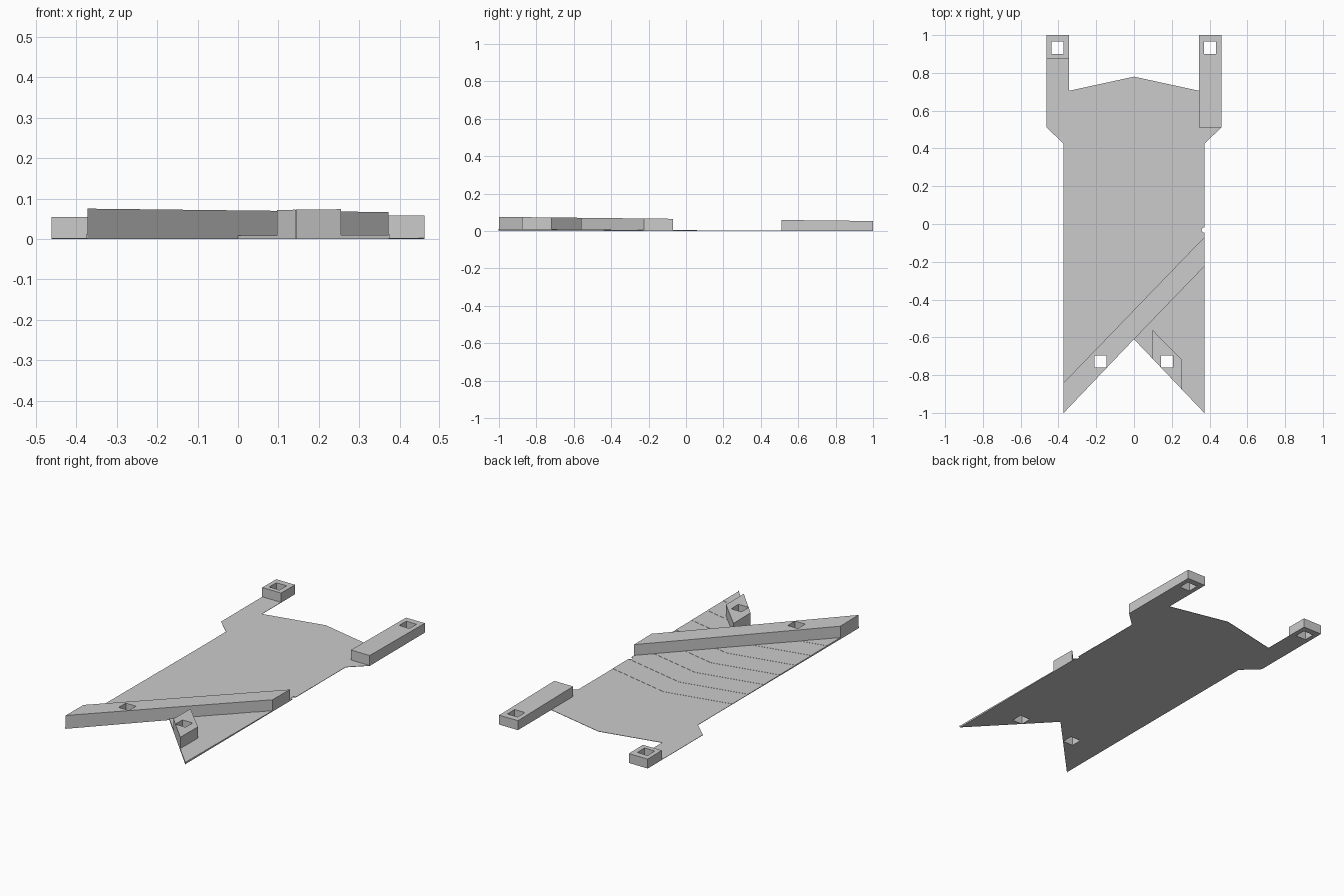
import bpy, bmesh
from mathutils import Matrix

cube = bpy.data.objects.get("Cube")
if cube:
    bpy.data.objects.remove(cube, do_unlink=True)

grey = bpy.data.materials.new("light grey")
grey.use_nodes = True
colour = (0.6, 0.6, 0.6, 1)
grey.diffuse_color = colour
grey.node_tree.nodes["Principled BSDF"].inputs["Base Color"].default_value = colour


def make_object(name, bm):
    bmesh.ops.recalc_face_normals(bm, faces=bm.faces)
    mesh = bpy.data.meshes.new(name)
    bm.to_mesh(mesh)
    bm.free()
    mesh.materials.append(grey)
    ob = bpy.data.objects.new(name, mesh)
    bpy.context.collection.objects.link(ob)
    return ob


def prism(name, outline, bottom, top):
    """Extrude an outline; top is a function of y."""
    bm = bmesh.new()
    low = [bm.verts.new((x, y, bottom)) for x, y in outline]
    high = [bm.verts.new((x, y, top(y))) for x, y in outline]
    bm.faces.new(low)
    bm.faces.new(high)
    n = len(outline)
    for i in range(n):
        j = (i + 1) % n
        bm.faces.new((low[i], low[j], high[j], high[i]))
    return make_object(name, bm)


def rail_top(y):
    return 0.064 - 0.011 * y


W = 0.372
parts = []

# Base sheet with two rear arms and a swallowtail front
half = [(W, -1), (W, 0.425), (0.462, 0.51), (0.462, 1), (0.345, 1), (0.345, 0.705)]
outline = [(0, -0.61)] + half + [(0, 0.78)] + [(-x, y) for x, y in reversed(half)]
parts.append(prism("base_sheet", outline, 0, lambda y: 0.002))

# Thin chevron layers thicken the sheet towards the front
for step in range(9):
    apex = 0.2 - 0.14 * step
    height = 0.003 + 0.001 * step
    inner = max(0, (-0.61 - apex) / 0.824)
    side = [(W, apex - 0.216 * W), (W, -1)]
    mirrored = [(-x, y) for x, y in reversed(side)]
    if inner == 0:
        shapes = [[(0, apex)] + side + [(0, -0.61)] + mirrored]
    else:
        tip = (inner, apex - 0.216 * inner)
        shapes = [[tip] + side, [(-tip[0], tip[1])] + mirrored]
    for shape in shapes:
        parts.append(prism("chevron_layer", shape, 0.001, lambda y: height))

# Raised rails and mounting blocks
raised = {
    "diagonal_rail": [(-W, -1), (0, -0.61), (W, -0.225), (W, -0.07), (-W, -0.84)],
    "front_block": [(0.097, -0.56), (0.255, -0.72), (0.255, -0.877), (0.097, -0.712)],
    "left_rear_rail": [(0.345, 0.51), (0.462, 0.51), (0.462, 1), (0.345, 1)],
    "right_rear_block": [(-0.462, 0.875), (-0.345, 0.875), (-0.345, 1), (-0.462, 1)],
}
for name, shape in raised.items():
    parts.append(prism(name, shape, 0.001, rail_top))

# Square bolt holes and a small round notch in the left edge
bm = bmesh.new()
for x, y in ((-0.405, 0.933), (0.403, 0.933), (-0.178, -0.728), (0.174, -0.728)):
    place = Matrix.Translation((x, y, 0)) @ Matrix.Diagonal((0.064, 0.064, 0.4, 1))
    bmesh.ops.create_cube(bm, size=1, matrix=place)
bmesh.ops.create_cone(bm, cap_ends=True, segments=12, radius1=0.014, radius2=0.014,
                      depth=0.4, matrix=Matrix.Translation((W, -0.032, 0)))
cutter = make_object("hole_cutter", bm)
cutter.hide_render = True

for ob in parts:
    mod = ob.modifiers.new("holes", 'BOOLEAN')
    mod.operation = 'DIFFERENCE'
    mod.solver = 'EXACT'
    mod.object = cutter
    bpy.context.view_layer.objects.active = ob
    bpy.ops.object.modifier_apply(modifier=mod.name)
bpy.data.objects.remove(cutter, do_unlink=True)
